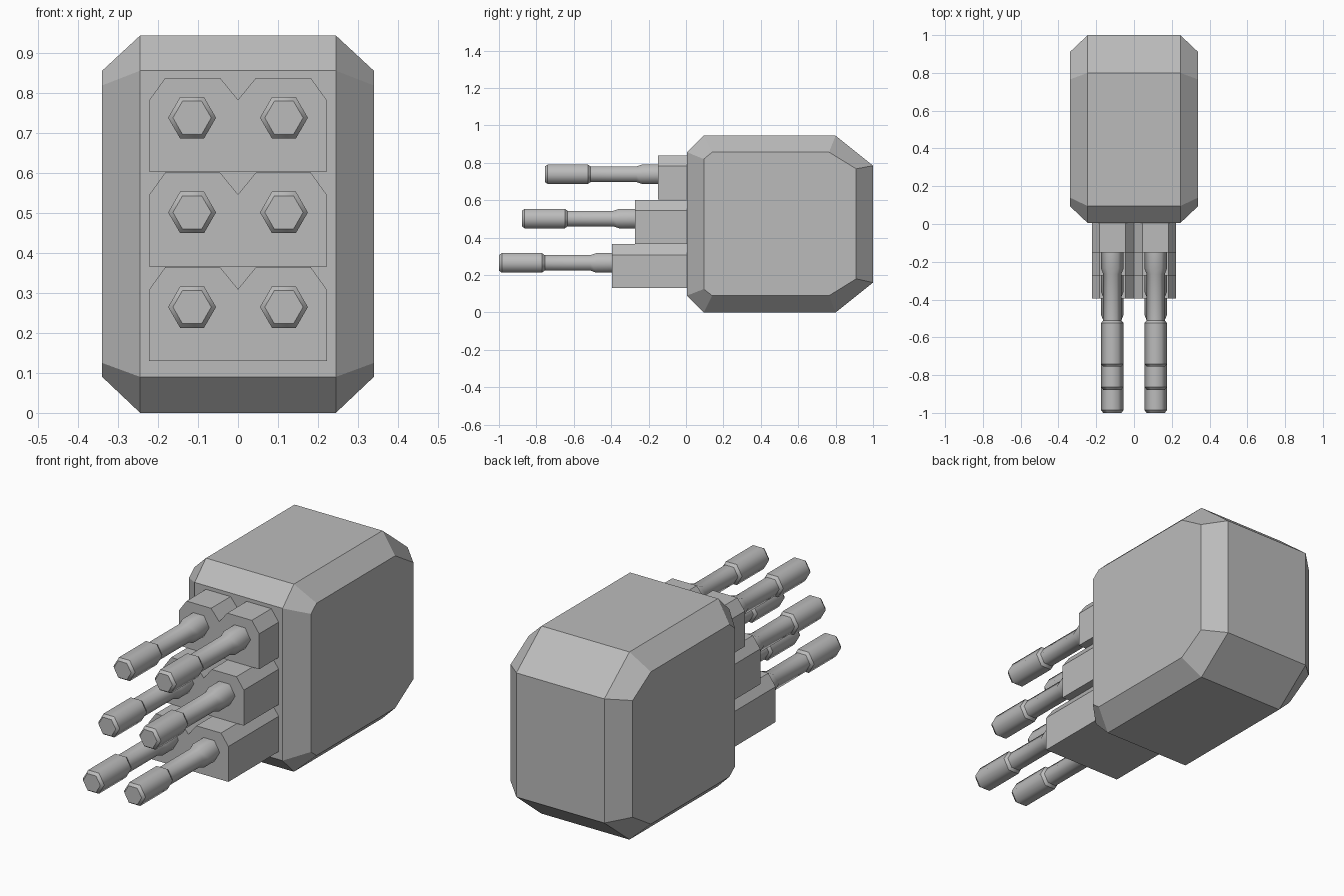
import bpy, bmesh, math

cube = bpy.data.objects.get("Cube")
if cube:
    bpy.data.objects.remove(cube, do_unlink=True)

grey = bpy.data.materials.new("plain grey")
grey.use_nodes = True
COLOUR = (0.5, 0.5, 0.5, 1)
grey.diffuse_color = COLOUR
grey.node_tree.nodes["Principled BSDF"].inputs["Base Color"].default_value = COLOUR


def loft(name, rings, smooth=False, sharp_rings=()):
    """Skin a list of equal-sized point rings and cap both ends."""
    bm = bmesh.new()
    loops = [[bm.verts.new(p) for p in ring] for ring in rings]
    n = len(loops[0])
    for a, b in zip(loops, loops[1:]):
        for i in range(n):
            face = bm.faces.new((a[i], a[(i + 1) % n], b[(i + 1) % n], b[i]))
            face.smooth = smooth
    bm.faces.new(loops[0])
    bm.faces.new(loops[-1])
    for k in sharp_rings:
        for i in range(n):
            bm.edges.get((loops[k][i], loops[k][(i + 1) % n])).smooth = False
    bmesh.ops.recalc_face_normals(bm, faces=bm.faces)
    mesh = bpy.data.meshes.new(name)
    bm.to_mesh(mesh)
    bm.free()
    mesh.materials.append(grey)
    obj = bpy.data.objects.new(name, mesh)
    bpy.context.collection.objects.link(obj)
    return obj


# Housing: eight-sided side profile (y, z), narrowed towards both sides
outer = [(0.005, 0.09), (0.095, 0), (0.8, 0), (1, 0.16),
         (1, 0.785), (0.8, 0.945), (0.095, 0.945), (0.005, 0.857)]
inner = [(0.095, 0.125), (0.14, 0.09), (0.765, 0.09), (0.91, 0.18),
         (0.91, 0.768), (0.765, 0.857), (0.14, 0.857), (0.095, 0.82)]
layers = [(-0.34, inner), (-0.245, outer), (0.245, outer), (0.34, inner)]
loft("housing", [[(x, y, z) for y, z in prof] for x, prof in layers])

# Barrel mount outline (x, z above base): chamfered corners and a top notch
half = [(0.223, 0), (0.223, 0.178), (0.182, 0.235), (0.045, 0.235)]
mount = half + [(0, 0.18)] + [(-x, z) for x, z in reversed(half)]

# Barrel steps (distance from mount, corner radius)
barrel = [(-0.02, 0.06), (0.085, 0.06), (0.115, 0.048), (0.36, 0.048),
          (0.375, 0.06), (0.59, 0.06), (0.605, 0.048)]


def hexagon(cx, y, cz, r):
    angles = [math.radians(60 * i) for i in range(6)]
    return [(cx + r * math.cos(a), y, cz + r * math.sin(a)) for a in angles]


# Three stepped tiers, each a mount with a pair of barrels
for tier, level in enumerate(("lower", "middle", "upper")):
    base = 0.13 + 0.237 * tier
    front = -0.395 + 0.1225 * tier
    loft(level + "_mount", [[(x, y, base + z) for x, z in mount] for y in (front, 0.03)])
    for side, cx in (("left", 0.115), ("right", -0.115)):
        rings = [hexagon(cx, front - d, base + 0.135, r) for d, r in barrel]
        loft(f"{level}_{side}_barrel", rings, True, (0, 3, 4, 5, 6))
